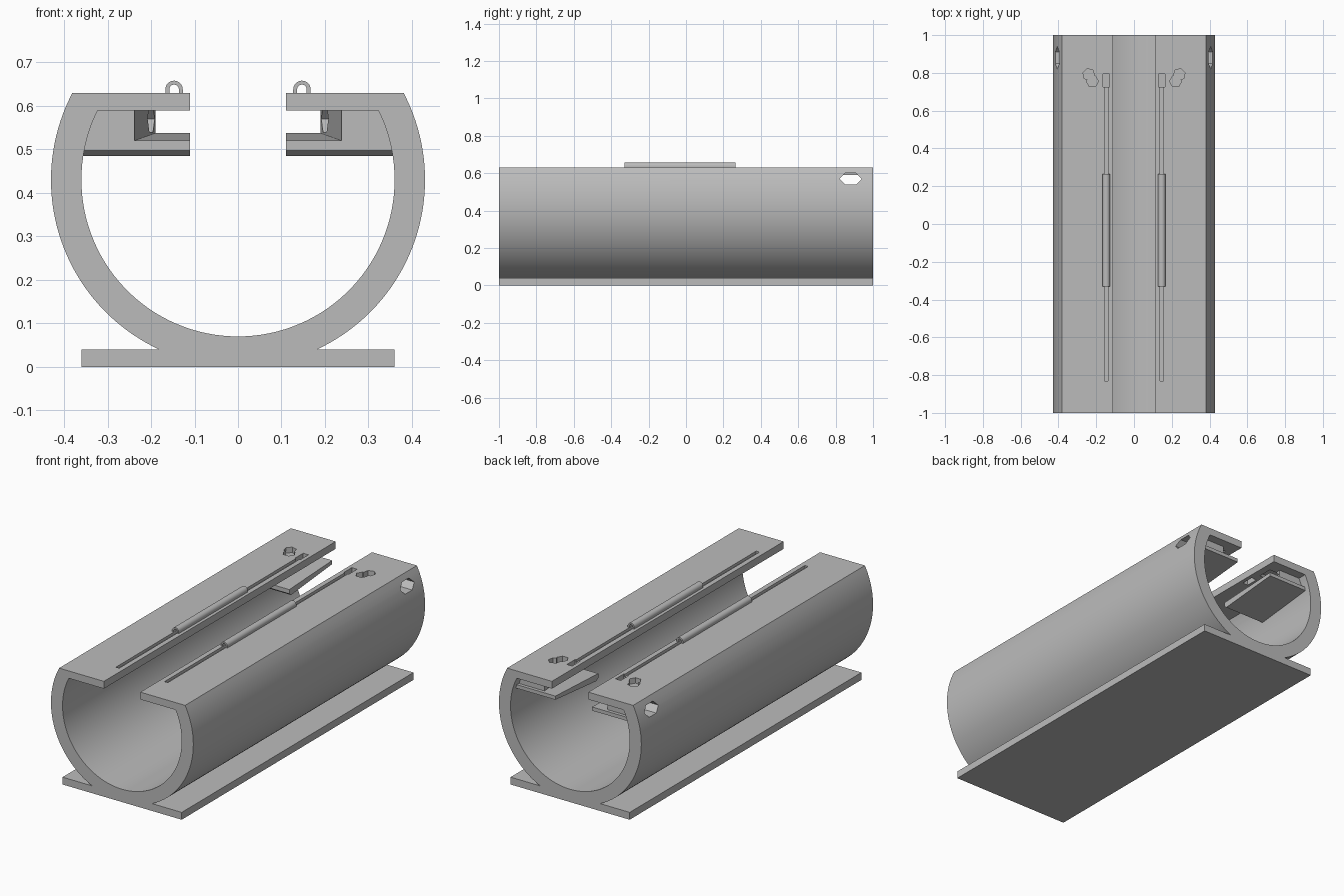
import bpy, bmesh
from math import sin, cos, pi, asin, sqrt

if "Cube" in bpy.data.objects:
    bpy.data.objects.remove(bpy.data.objects["Cube"], do_unlink=True)

grey = bpy.data.materials.new("plain grey")
grey.use_nodes = True
colour = (0.5, 0.5, 0.5, 1)
grey.diffuse_color = colour
grey.node_tree.nodes["Principled BSDF"].inputs["Base Color"].default_value = colour


def finish(name, bm):
    bmesh.ops.recalc_face_normals(bm, faces=bm.faces)
    me = bpy.data.meshes.new(name)
    bm.to_mesh(me)
    bm.free()
    me.materials.append(grey)
    ob = bpy.data.objects.new(name, me)
    bpy.context.collection.objects.link(ob)
    return ob


def prism(bm, profile, y0, y1):
    """Extrude an (x, z) outline along y."""
    face = bm.faces.new([bm.verts.new((x, y0, z)) for x, z in profile])
    ext = bmesh.ops.extrude_face_region(bm, geom=[face])["geom"]
    verts = [v for v in ext if isinstance(v, bmesh.types.BMVert)]
    bmesh.ops.translate(bm, verts=verts, vec=(0, y1 - y0, 0))


def loft(bm, front, back):
    """Bridge two matching loops of 3D points into a closed solid."""
    a = [bm.verts.new(p) for p in front]
    b = [bm.verts.new(p) for p in back]
    bm.faces.new(a)
    bm.faces.new(b[::-1])
    for i in range(len(a)):
        j = (i + 1) % len(a)
        bm.faces.new((a[i], b[i], b[j], a[j]))


def box(bm, x0, x1, y0, y1, z0, z1):
    prism(bm, [(x0, z0), (x1, z0), (x1, z1), (x0, z1)], y0, y1)


def arc(r, cx, cz, a0, a1, n):
    angles = [a0 + (a1 - a0) * i / n for i in range(n + 1)]
    return [(cx + r * cos(a), cz + r * sin(a)) for a in angles]


def activate(ob):
    bpy.ops.object.select_all(action="DESELECT")
    ob.select_set(True)
    bpy.context.view_layer.objects.active = ob


def boolean(ob, cutter):
    mod = ob.modifiers.new("cut", "BOOLEAN")
    mod.operation = "DIFFERENCE"
    mod.solver = "EXACT"
    mod.object = cutter
    activate(ob)
    bpy.ops.object.modifier_apply(modifier=mod.name)


def mirror(ob):
    ob.modifiers.new("mirror", "MIRROR").use_clip = False
    activate(ob)
    bpy.ops.object.modifier_apply(modifier="mirror")


R, r, C = 0.43, 0.36, 0.43          # outer and inner radius, centre height
TOP, CEIL, BASE, GAP = 0.63, 0.59, 0.04, 0.11
ROD = 0.147

# Slotted tube with flat top and foot plate, as one outline
a_top, a_foot = asin((TOP - C) / R), asin((BASE - C) / R)
a_in = asin((CEIL - C) / r)
right = [(GAP, TOP)] + arc(R, 0, C, a_top, a_foot, 40) + [(r, BASE), (r, 0)]
left = [(-x, z) for x, z in reversed(right)]
inner = arc(r, 0, C, pi - a_in, 2 * pi + a_in, 80)
bm = bmesh.new()
prism(bm, right + left + [(-GAP, CEIL)] + inner + [(GAP, CEIL)], -1, 1)
body = finish("slotted_tube", bm)

# Tilted shelf under each lip
bm = bmesh.new()
section = lambda x: [(x, 0.60, 0.497), (x, 0.60, 0.52), (x, 0.97, 0.538),
                     (x, 0.97, 0.518), (x, 0.615, 0.485)]
loft(bm, section(GAP), section(0.365))
shelf = finish("latch_shelf", bm)

# Wedge wall closing the outer side of the latch channel
bm = bmesh.new()
quad = lambda x, y, z: [(x, y, z), (0.365, y, z), (0.365, y, 0.595), (x, y, 0.595)]
loft(bm, quad(0.238, 0.60, 0.51), quad(0.19, 0.95, 0.528))
wall = finish("latch_wall", bm)

# Raised rod guide on each lip
bm = bmesh.new()
outer = arc(0.02, ROD, 0.638, 0, pi, 16)
hole = arc(0.011, ROD, 0.638, pi, 0, 16)
prism(bm, [(ROD + 0.02, 0.628)] + outer + [(ROD - 0.02, 0.628), (ROD - 0.011, 0.628)]
      + hole + [(ROD + 0.011, 0.628)], -0.33, 0.265)
guide = finish("rod_guide", bm)

# Cutters: side hexagon holes, slots, rod grooves and top sockets
cutters = []
bm = bmesh.new()
hexagon = [(-0.06, 0), (-0.03, 0.03), (0.03, 0.03), (0.06, 0), (0.03, -0.03), (-0.03, -0.03)]
loft(bm, [(0.15, 0.88 + y, 0.57 + z) for y, z in hexagon],
     [(0.5, 0.88 + y, 0.57 + z) for y, z in hexagon])
cutters.append(finish("side_hole_cutter", bm))

bm = bmesh.new()
box(bm, ROD - 0.016, ROD + 0.016, 0.725, 0.795, 0.575, 0.7)
cutters.append(finish("slot_cutter", bm))

bm = bmesh.new()
box(bm, ROD - 0.01, ROD + 0.01, -0.83, 0.74, 0.615, 0.7)
cutters.append(finish("groove_cutter", bm))

for x, y, turn in ((0.24, 0.792, 0.3), (0.22, 0.755, 0.0)):
    bm = bmesh.new()
    ring = [(x + px, y + py) for px, py in arc(0.032, 0, 0, turn, turn + 5 * pi / 3, 5)]
    loft(bm, [(px, py, 0.6) for px, py in ring], [(px, py, 0.7) for px, py in ring])
    cutters.append(finish("socket_cutter", bm))

for ob in [shelf, wall, guide] + cutters:
    mirror(ob)
for c in cutters:
    c.hide_render = True
    boolean(body, c)
boolean(wall, cutters[0])
for c in cutters:
    bpy.data.objects.remove(c, do_unlink=True)

for ob in (body, guide):
    activate(ob)
    bpy.ops.object.shade_smooth_by_angle(angle=0.5)
